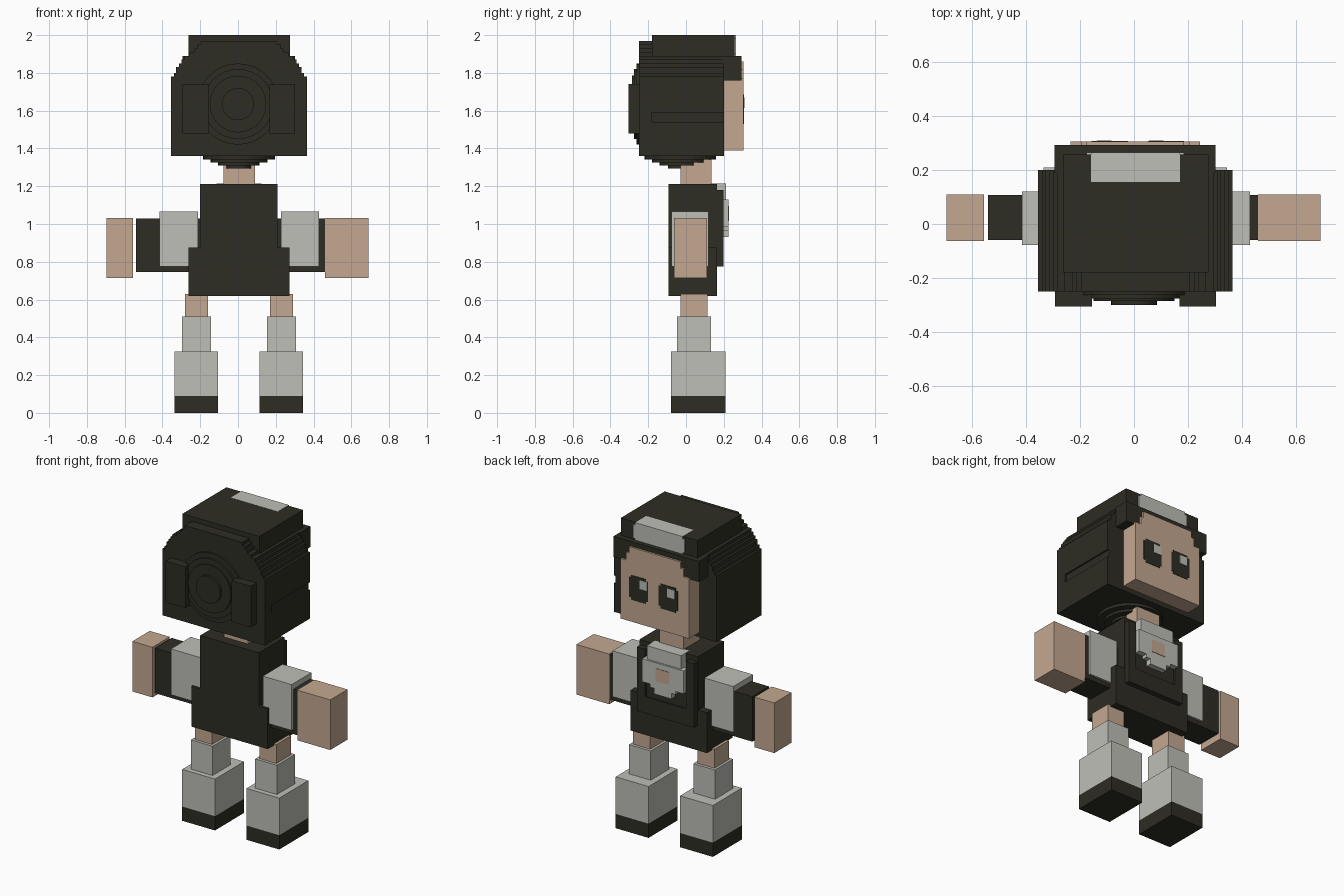
import bpy, bmesh, math
from mathutils import Matrix, Vector

if "Cube" in bpy.data.objects:
    bpy.data.objects.remove(bpy.data.objects["Cube"])


def material(name, rgb):
    m = bpy.data.materials.new(name)
    m.use_nodes = True
    m.diffuse_color = (*rgb, 1)
    m.node_tree.nodes["Principled BSDF"].inputs["Base Color"].default_value = (*rgb, 1)
    return m


DARK = material("dark olive", (0.027, 0.026, 0.017))
SKIN = material("skin tan", (0.55, 0.39, 0.28))
GREY = material("light grey", (0.51, 0.52, 0.47))


def finish(name, bm, mat):
    bmesh.ops.recalc_face_normals(bm, faces=bm.faces)
    mesh = bpy.data.meshes.new(name)
    bm.to_mesh(mesh)
    bm.free()
    mesh.materials.append(mat)
    ob = bpy.data.objects.new(name, mesh)
    bpy.context.collection.objects.link(ob)
    return ob


def box(name, x, y, z, mat):
    """Block between three (low, high) ranges."""
    bm = bmesh.new()
    bmesh.ops.create_cube(bm, size=1)
    for v in bm.verts:
        v.co = [(r[0] + r[1]) / 2 + c * (r[1] - r[0]) for r, c in zip((x, y, z), v.co)]
    return finish(name, bm, mat)


def stepped(name, steps, base, y, mat, mid=0.005):
    """Extrude a symmetric staircase outline, given as (half width, top height)."""
    side, low = [], base
    for w, top in steps:
        side += [(w, low), (w, top)]
        low = top
    outline = side + [(-w, z) for w, z in reversed(side)]
    bm = bmesh.new()
    face = bm.faces.new([bm.verts.new((mid + w, y[0], z)) for w, z in outline])
    ext = bmesh.ops.extrude_face_region(bm, geom=[face])
    bmesh.ops.translate(bm, vec=(0, y[1] - y[0], 0),
                        verts=[g for g in ext["geom"] if isinstance(g, bmesh.types.BMVert)])
    return finish(name, bm, mat)


def disc(name, centre, radius, depth, axis, mat):
    bm = bmesh.new()
    rot = Matrix.Rotation(math.pi / 2, 4, "X") if axis == "y" else Matrix()
    bmesh.ops.create_cone(bm, cap_ends=True, segments=32, radius1=radius, radius2=radius,
                          depth=depth, matrix=Matrix.Translation(Vector(centre)) @ rot)
    return finish(name, bm, mat)


# Hair shell with stair-stepped shoulders
shoulders = [(0.345, 1.80), (0.332, 1.83), (0.318, 1.85), (0.304, 1.87), (0.29, 1.89), (0.262, 1.91)]
stepped("hair_shell", [(0.35, 1.78)] + shoulders, 1.36, (-0.245, 0.2), DARK)
stepped("hair_back", [(0.36, 1.78)] + shoulders + [(0.235, 1.93), (0.22, 1.95), (0.2, 1.97)],
        1.36, (-0.25, -0.18), DARK)
box("hair_side_right", (-0.355, -0.34), (-0.245, 0.2), (1.36, 1.78), DARK)
for part, z in (("lower", (1.36, 1.54)), ("upper", (1.59, 1.78))):
    box("hair_side_left_" + part, (0.35, 0.365), (-0.245, 0.2), z, DARK)
box("hair_crown", (-0.262, 0.275), (-0.18, 0.258), (1.88, 2.0), DARK)
box("hair_fringe", (-0.295, 0.302), (0.19, 0.293), (1.76, 1.89), DARK)
stepped("hair_band", [(0.165, 1.9), (0.18, 1.985), (0.165, 2.001)], 1.885, (0.155, 0.265), GREY)

# Round bun at the back, hair pads and rounded nape
for i, (r, y) in enumerate(((0.215, -0.262), (0.185, -0.275), (0.15, -0.285), (0.085, -0.3))):
    disc(f"hair_bun_{i}", (0, (y - 0.2) / 2, 1.635), r, -0.2 - y, "y", DARK)
for i, (r, z) in enumerate(((0.19, 1.342), (0.15, 1.325), (0.11, 1.31), (0.065, 1.295))):
    disc(f"hair_nape_{i}", (0.005, -0.03, (z + 1.38) / 2), r, 1.38 - z, "z", DARK)
for side, x in (("right", (-0.293, -0.155)), ("left", (0.168, 0.303))):
    box("hair_pad_" + side, x, (-0.305, -0.22), (1.48, 1.74), DARK)

# Face with notched top corners, eyes and glints
stepped("face", [(0.24, 1.77), (0.2, 1.82), (0.18, 1.86)], 1.39, (0.15, 0.305), SKIN)
for side, mid, glint in (("left", 0.118, 0.082), ("right", -0.09, -0.11)):
    stepped("eye_" + side, [(0.053, 1.545), (0.067, 1.67), (0.053, 1.685)], 1.53,
            (0.3, 0.308), DARK, mid)
    stepped("glint_" + side, [(0.027, 1.67)], 1.615, (0.302, 0.31), GREY, glint)

# Neck and torso
box("neck", (-0.076, 0.09), (-0.03, 0.135), (1.2, 1.38), SKIN)
stepped("torso", [(0.267, 0.875), (0.205, 1.213)], 0.62, (-0.092, 0.165), DARK)
box("bib_lower", (-0.195, 0.205), (0.16, 0.198), (0.775, 0.88), DARK)
box("bib_upper", (-0.135, 0.145), (0.16, 0.19), (0.87, 1.12), DARK)
for side, x in (("left", (0.15, 0.205)), ("right", (-0.195, -0.14))):
    box("strap_" + side, x, (0.16, 0.198), (0.87, 1.18), DARK)

# Collar and chest badge
box("collar", (-0.115, 0.125), (0.13, 0.213), (1.1, 1.215), GREY)
stepped("badge", [(0.06, 0.965), (0.09, 0.985), (0.145, 1.13)], 0.93, (0.18, 0.225), GREY)
box("badge_patch", (-0.04, 0.055), (0.22, 0.228), (1.015, 1.095), SKIN)

# Arms: sleeve, forearm and hand
arms = {"left": ((0.228, 0.43), (0.2, 0.46), (0.46, 0.69)),
        "right": ((-0.415, -0.212), (-0.54, -0.19), (-0.695, -0.555))}
for side, (sleeve, forearm, hand) in arms.items():
    box("sleeve_" + side, sleeve, (-0.078, 0.12), (0.775, 1.065), GREY)
    box("forearm_" + side, forearm, (-0.06, 0.108), (0.745, 1.03), DARK)
    box("hand_" + side, hand, (-0.063, 0.11), (0.715, 1.032), SKIN)

# Legs: thigh, sock, boot and sole
for side, c in (("left", 0.23), ("right", -0.22)):
    for part, half, y, z, mat in (("thigh", 0.06, (-0.03, 0.115), (0.5, 0.63), SKIN),
                                  ("sock", 0.076, (-0.048, 0.133), (0.32, 0.51), GREY),
                                  ("boot", 0.115, (-0.08, 0.21), (0.09, 0.325), GREY),
                                  ("sole", 0.115, (-0.08, 0.21), (0, 0.09), DARK)):
        box(f"{part}_{side}", (c - half, c + half), y, z, mat)
